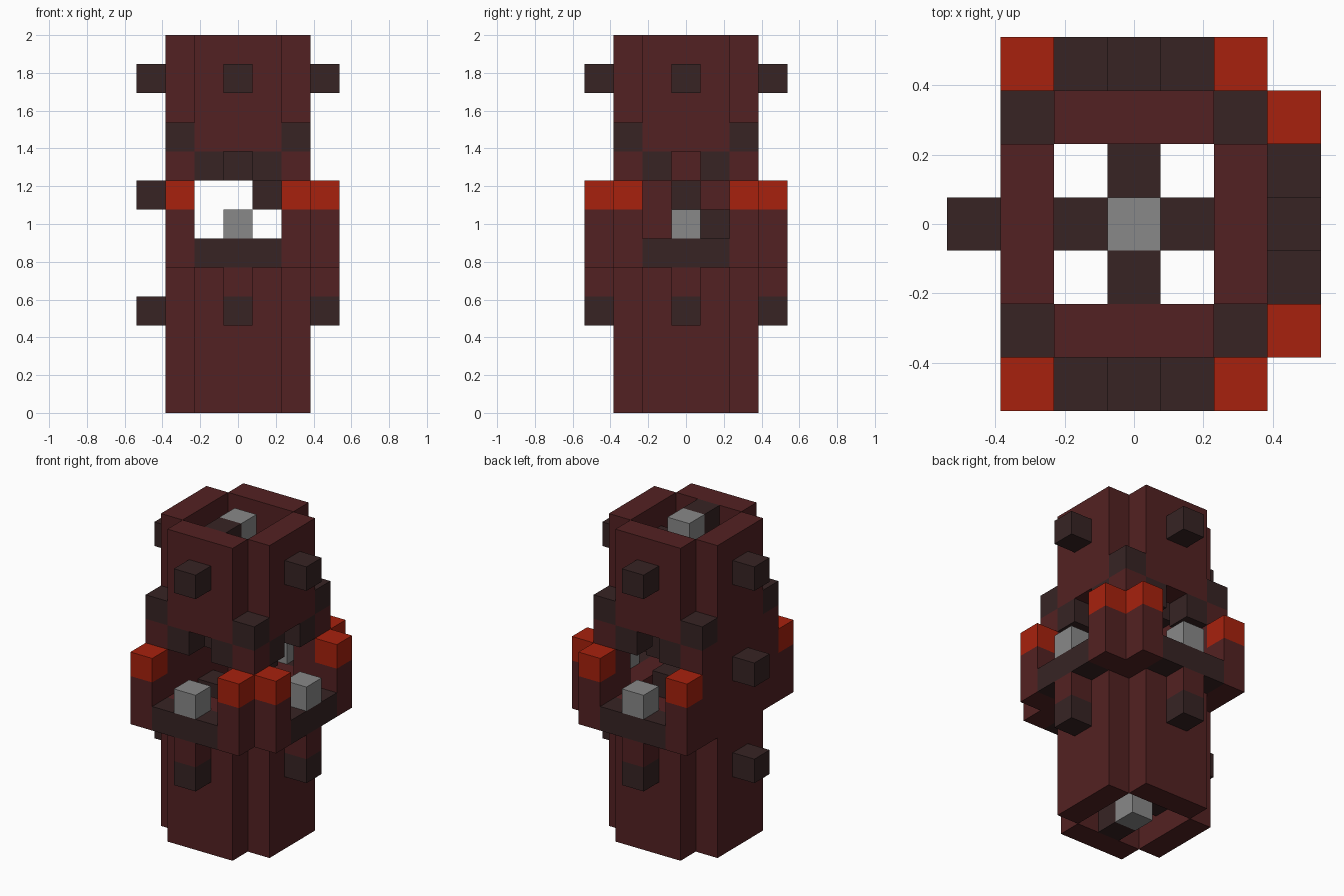
import bpy
import bmesh

cube = bpy.data.objects.get("Cube")
if cube:
    bpy.data.objects.remove(cube, do_unlink=True)

V = 2 / 13  # edge of one building block


def material(name, color):
    m = bpy.data.materials.new(name)
    m.use_nodes = True
    rgba = (*color, 1)
    m.diffuse_color = rgba
    m.node_tree.nodes["Principled BSDF"].inputs["Base Color"].default_value = rgba
    return m


BRICK = material("dark red brick", (0.086, 0.0155, 0.016))
DARK = material("charred brown", (0.038, 0.0175, 0.0175))
RED = material("bright red", (0.39, 0.0155, 0.004))
GREY = material("lamp grey", (0.25, 0.25, 0.25))


def block(name, mat, u, v, z, turn=0):
    """Box over inclusive block ranges: u sideways, v outward, z up."""
    u, v, z = [(r, r) if isinstance(r, int) else r for r in (u, v, z)]
    bm = bmesh.new()
    bmesh.ops.create_cube(bm, size=1)
    for vert in bm.verts:
        a = (u[1] if vert.co.x > 0 else u[0]) + vert.co.x
        b = -((v[0] if vert.co.y > 0 else v[1]) - vert.co.y)
        c = (z[1] + 1) if vert.co.z > 0 else z[0]
        for _ in range(turn):
            a, b = -b, a
        vert.co = (a * V, b * V, c * V)
    bmesh.ops.recalc_face_normals(bm, faces=bm.faces)
    mesh = bpy.data.meshes.new(name)
    bm.to_mesh(mesh)
    bm.free()
    mesh.materials.append(mat)
    bpy.context.collection.objects.link(bpy.data.objects.new(name, mesh))


# Three sides with a doorway and balcony
for turn, side in enumerate(("front", "left", "back")):
    def part(name, *args):
        block(f"{side}_{name}", *args, turn)

    part("lower_wall", BRICK, (-1, 1), 2, (0, 5))
    part("upper_wall", BRICK, (-1, 1), 2, (9, 12))
    part("balcony_floor", DARK, (-1, 1), 3, 5)
    part("balcony_bracket", BRICK, 0, 3, 4)
    part("bracket_foot", DARK, 0, 3, 3)
    part("upper_peg", DARK, 0, 3, 11)
    part("door_lamp", GREY, 0, 3, 6)
    for s in (-1, 1):
        part("arch_shoulder", DARK, s, 2, 8)
        part("balcony_post", BRICK, 2 * s, 3, (5, 6))
        part("post_cap", RED, 2 * s, 3, 7)

# Closed side with pegs only
block("right_wall", BRICK, (-1, 1), 2, (0, 12), 3)
for level in (3, 7, 11):
    block("right_peg", DARK, 0, 3, level, 3)

# Corner piers
for turn in range(4):
    block("corner_pier", BRICK, 2, 2, (5, 8), turn)
    block("corner_cap", DARK, 2, 2, 9, turn)

# Spiral steps inside, one quarter turn per level
for level in range(13):
    block("spiral_step", DARK, 0, 1, level, -level % 4 if level % 2 == 0 else (4 - level % 4))

# Lamps at both ends of the shaft
for level in (0, 12):
    block("shaft_lamp", GREY, 0, 0, level)
